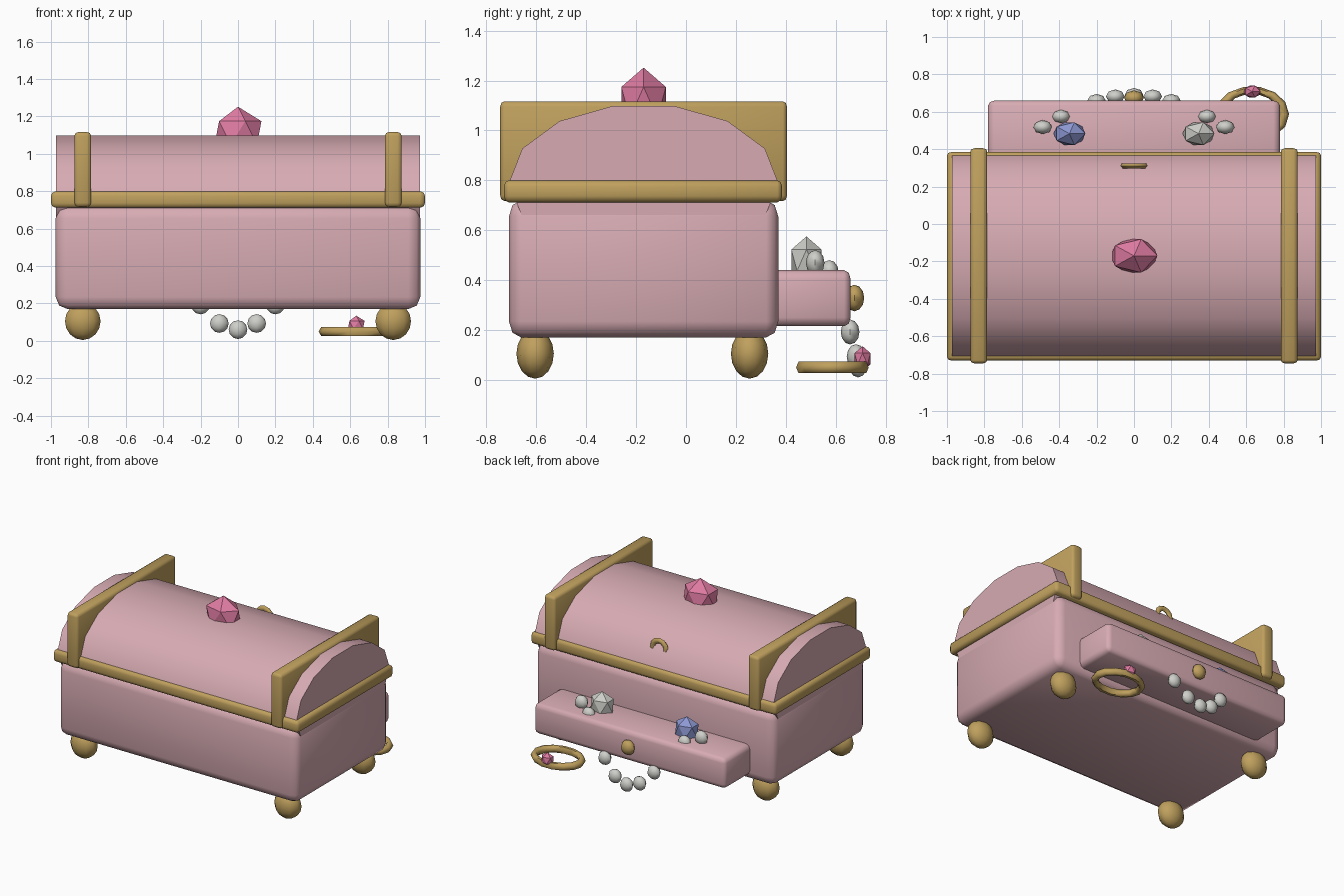
import bpy, bmesh, math
from mathutils import Matrix

cube = bpy.data.objects.get("Cube")
if cube:
    bpy.data.objects.remove(cube, do_unlink=True)

DEPTH = 0.75      # everything is squashed front to back
MID_Y = -0.17     # middle of the chest


def material(name, rgb):
    m = bpy.data.materials.new(name)
    m.use_nodes = True
    m.diffuse_color = (*rgb, 1)
    m.node_tree.nodes["Principled BSDF"].inputs["Base Color"].default_value = (*rgb, 1)
    return m


PINK = material("dusty pink", (0.68, 0.41, 0.45))
GOLD = material("gold", (0.52, 0.35, 0.11))
ROSE = material("rose gem", (0.74, 0.20, 0.36))
BLUE = material("blue gem", (0.27, 0.32, 0.66))
PEARL = material("pearl", (0.62, 0.62, 0.59))


def finish(name, bm, mat, smooth=None):
    mesh = bpy.data.meshes.new(name)
    bmesh.ops.recalc_face_normals(bm, faces=bm.faces)
    bm.to_mesh(mesh)
    bm.free()
    ob = bpy.data.objects.new(name, mesh)
    bpy.context.collection.objects.link(ob)
    mesh.materials.append(mat)
    if smooth:
        bpy.ops.object.select_all(action='DESELECT')
        ob.select_set(True)
        bpy.context.view_layer.objects.active = ob
        bpy.ops.object.shade_smooth_by_angle(angle=math.radians(smooth))
    return ob


def place(bm, loc, scale=(1, 1, 1)):
    bm.transform(Matrix.Translation(loc) @ Matrix.Diagonal((*scale, 1)))


def box(name, x, y, z, mat, bevel, segments=2):
    """Rounded box between the given (low, high) limits."""
    bm = bmesh.new()
    bmesh.ops.create_cube(bm, size=1)
    place(bm, (0, 0, 0), (x[1] - x[0], (y[1] - y[0]) / DEPTH, z[1] - z[0]))
    bmesh.ops.bevel(bm, geom=bm.edges[:], offset=bevel, segments=segments,
                    profile=0.5, affect='EDGES', clamp_overlap=True)
    place(bm, (sum(x) / 2, sum(y) / 2, sum(z) / 2), (1, DEPTH, 1))
    return finish(name, bm, mat, 60)


def ball(name, loc, r, mat, u=8, v=6):
    bm = bmesh.new()
    bmesh.ops.create_uvsphere(bm, u_segments=u, v_segments=v, radius=r)
    place(bm, loc, (1, DEPTH, 1))
    return finish(name, bm, mat, 50)


def gem(name, loc, r, mat):
    bm = bmesh.new()
    bmesh.ops.create_icosphere(bm, subdivisions=1, radius=r)
    place(bm, loc, (1, DEPTH, 1))
    return finish(name, bm, mat)


def ring(name, loc, major, minor, mat, upright=False, n=14, m=6):
    bm = bmesh.new()
    rows = []
    for i in range(n):
        a = math.tau * i / n
        row = []
        for j in range(m):
            b = math.tau * j / m
            r, h = major + minor * math.cos(b), minor * math.sin(b)
            p, q = r * math.cos(a), r * math.sin(a)
            row.append(bm.verts.new((p, h, q) if upright else (p, q, h)))
        rows.append(row)
    for i in range(n):
        for j in range(m):
            k, l = (i + 1) % n, (j + 1) % m
            bm.faces.new((rows[i][j], rows[k][j], rows[k][l], rows[i][l]))
    place(bm, loc, (1, DEPTH, 1))
    return finish(name, bm, mat, 65)


# Chest body, rim and drawer
box("chest_body", (-0.975, 0.975), (MID_Y - 0.54, MID_Y + 0.54), (0.17, 0.72), PINK, 0.065)
box("lid_rim", (-1, 1), (-0.73, 0.385), (0.712, 0.80), GOLD, 0.025)
box("drawer", (-0.78, 0.78), (0.2, 0.66), (0.215, 0.44), PINK, 0.035)

# Domed lid: an elliptical barrel lying along x
bm = bmesh.new()
bmesh.ops.create_cone(bm, cap_ends=True, segments=14, radius1=1, radius2=1, depth=1.945)
half_step = math.pi / 14
bm.transform(Matrix.Rotation(math.pi / 2, 4, 'Y'))
top = max(v.co.z for v in bm.verts)
if top > 0.99:      # keep a flat facet on top
    bm.transform(Matrix.Rotation(half_step, 4, 'X'))
place(bm, (0, MID_Y, 0.79), (1, 0.54, 0.317))
finish("domed_lid", bm, PINK, 40)

# Mirrored bands and feet
for side, s in (("right", -1), ("left", 1)):
    cx = 0.83 * s
    box(side + "_band", (cx - 0.045, cx + 0.045), (-0.745, 0.405), (0.717, 1.117), GOLD, 0.022)
    for end, y in (("front", -0.605), ("back", 0.255)):
        ball(f"{end}_{side}_foot", (cx, y, 0.105), 0.1, GOLD, 10, 8)

# Lid gem, clasp and drawer knob
gem("lid_gem", (0, MID_Y, 1.112), 0.14, ROSE)
ring("clasp", (0, 0.31, 0.92), 0.055, 0.02, GOLD, upright=True, n=12)
ball("drawer_knob", (0, 0.675, 0.328), 0.053, GOLD)

# Jewels resting in the drawer
for side, s, mat in (("right", -1, BLUE), ("left", 1, PEARL)):
    gem(side + "_drawer_gem", (0.345 * s, 0.483, 0.48), 0.095, mat)
    ball(side + "_outer_pearl", (0.488 * s, 0.518, 0.47), 0.05, PEARL)
    ball(side + "_inner_pearl", (0.39 * s, 0.575, 0.43), 0.05, PEARL)

# String of pearls hanging over the drawer edge
for i in range(-3, 4):
    x = 0.1 * i
    ball(f"necklace_pearl_{i + 4}", (x, 0.69 - 0.8 * x * x, 0.06 + 3.3 * x * x), 0.05, PEARL)

# Jewelled ring lying behind the chest
ring("bracelet", (0.63, 0.587, 0.05), 0.172, 0.027, GOLD)
gem("bracelet_gem", (0.632, 0.708, 0.085), 0.05, ROSE)
